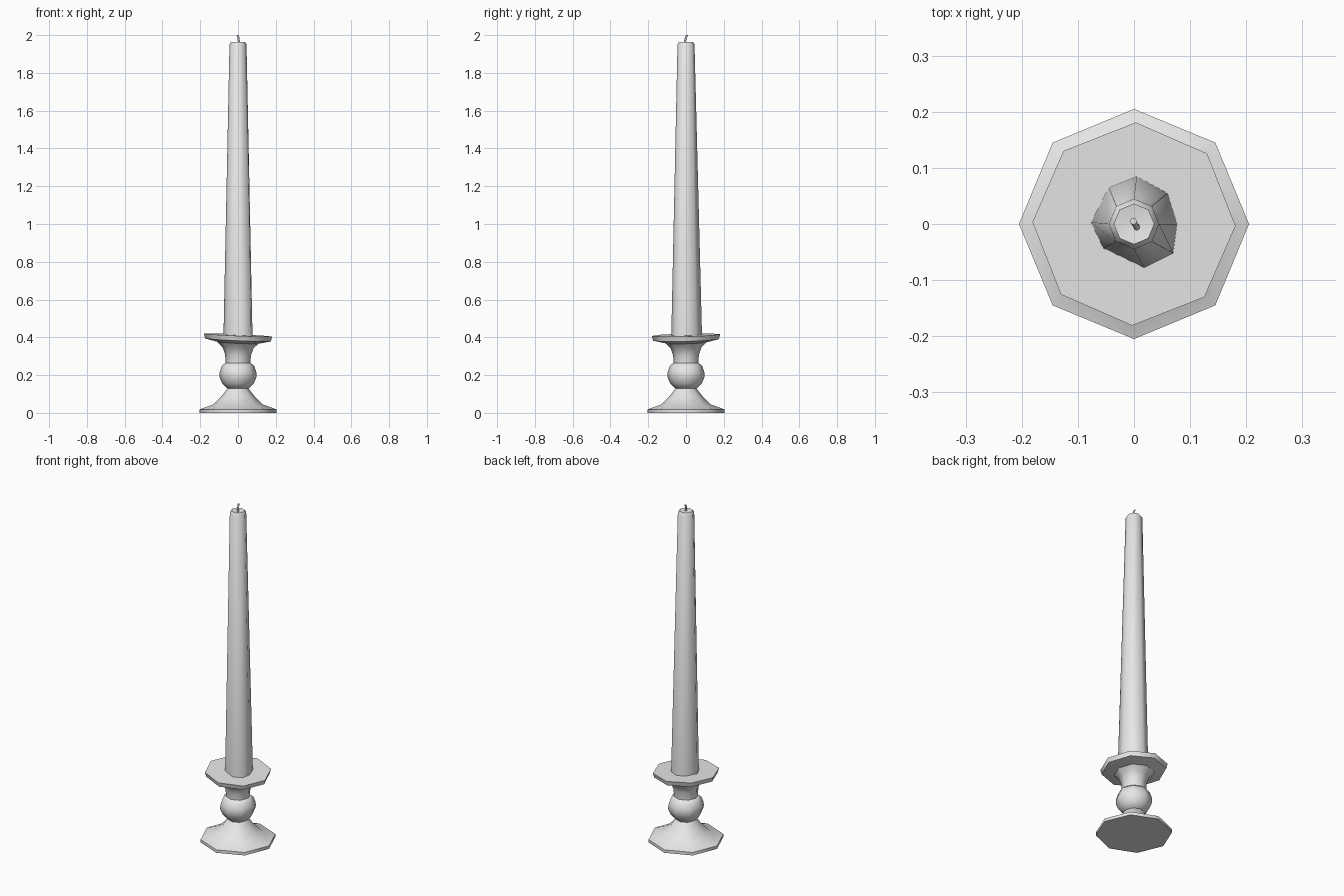
import bpy, bmesh
from math import cos, sin, radians, hypot, atan2, pi
from mathutils import Vector

if "Cube" in bpy.data.objects:
    bpy.data.objects.remove(bpy.data.objects["Cube"])

SIDES = 8
grey = bpy.data.materials.new("plain_grey")
grey.use_nodes = True
grey.diffuse_color = (0.8, 0.8, 0.8, 1)
grey.node_tree.nodes["Principled BSDF"].inputs["Base Color"].default_value = (0.8, 0.8, 0.8, 1)


def octagon(radius, z, turn=0, tilt=(0, 0), centre=(0, 0)):
    """Ring of points, optionally tilted along x and y."""
    points = []
    for i in range(SIDES):
        a = 2 * pi * i / SIDES + radians(turn)
        x, y = radius * cos(a), radius * sin(a)
        points.append(Vector((x + centre[0], y + centre[1], z + x * tilt[0] + y * tilt[1])))
    return points


def loft(name, rings, angle=50):
    """Skin a stack of rings and close both ends."""
    bm = bmesh.new()
    loops = [[bm.verts.new(p) for p in ring] for ring in rings]
    for low, high in zip(loops, loops[1:]):
        for i in range(SIDES):
            j = (i + 1) % SIDES
            bm.faces.new((low[i], low[j], high[j], high[i]))
    bm.faces.new(loops[0][::-1])
    bm.faces.new(loops[-1])
    bmesh.ops.recalc_face_normals(bm, faces=bm.faces)
    mesh = bpy.data.meshes.new(name)
    bm.to_mesh(mesh)
    bm.free()
    mesh.materials.append(grey)
    obj = bpy.data.objects.new(name, mesh)
    bpy.context.collection.objects.link(obj)
    bpy.ops.object.select_all(action='DESELECT')
    obj.select_set(True)
    bpy.context.view_layer.objects.active = obj
    bpy.ops.object.shade_smooth_by_angle(angle=radians(angle))
    return obj


# Foot: thin octagonal rim rising to a narrow neck
foot = [(0.205, 0), (0.205, 0.018), (0.13, 0.045), (0.09, 0.085), (0.055, 0.13)]
loft("foot", [octagon(r, z) for r, z in foot])

# Ball in the middle of the stem
ball = [(0.055, 0.127), (0.083, 0.155), (0.098, 0.19), (0.097, 0.215), (0.085, 0.25), (0.066, 0.265)]
loft("stem_ball", [octagon(r, z) for r, z in ball])

# Flared collar under the dish
collar = [(0.066, 0.262), (0.068, 0.305), (0.082, 0.345), (0.115, 0.377)]
loft("collar", [octagon(r, z, tilt=(-0.04, 0.02)) for r, z in collar])

# Slightly tilted drip dish
dish = [(0.105, 0.37), (0.174, 0.386), (0.181, 0.412)]
loft("drip_dish", [octagon(r, z, turn=-1, tilt=(-0.045, 0.025)) for r, z in dish])

# Tapered candle with an uneven hand-dipped bottom
bottom_outline = [(0.077, 0), (0.06, 0.055), (0.005, 0.085), (-0.045, 0.065),
                  (-0.077, 0.003), (-0.055, -0.043), (0.018, -0.078), (0.07, -0.052)]
bottom = [Vector((x, y, 0.4)) for x, y in bottom_outline]
shoulder = octagon(0.045, 1.952)
loft("candle", [bottom, shoulder, octagon(0.036, 1.964), octagon(0.012, 1.96)], 60)

# Thin leaning wick
wick = [(0.006, 1.95, (0.006, -0.007)), (0.005, 1.98, (0.003, -0.003)), (0.006, 2.0, (-0.001, 0.005))]
loft("wick", [octagon(r, z, centre=c) for r, z, c in wick])
